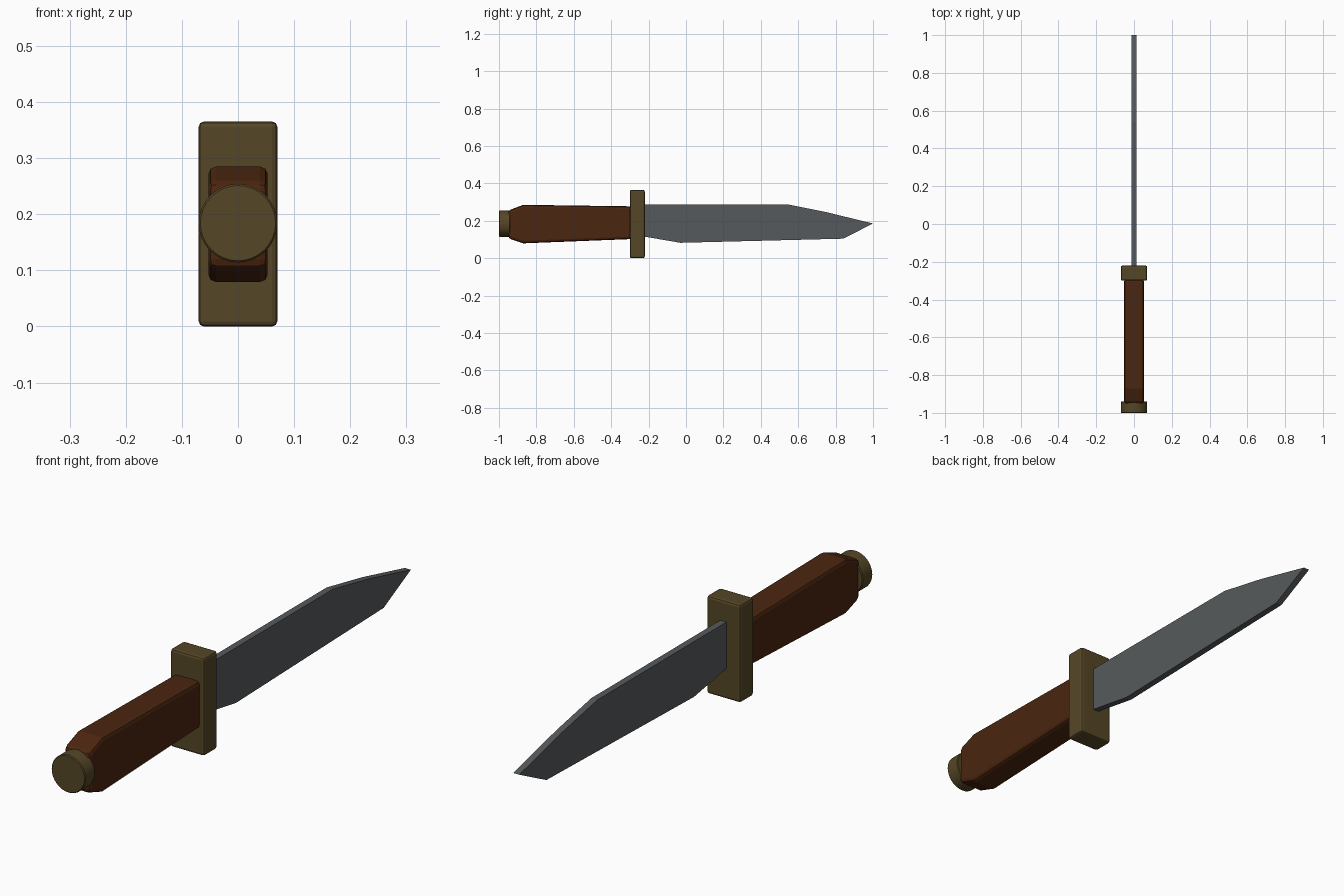
import bpy, bmesh, math

if "Cube" in bpy.data.objects:
    bpy.data.objects.remove(bpy.data.objects["Cube"])


def material(name, rgb):
    m = bpy.data.materials.new(name)
    m.diffuse_color = (*rgb, 1)
    m.use_nodes = True
    m.node_tree.nodes["Principled BSDF"].inputs["Base Color"].default_value = m.diffuse_color
    return m


STEEL = material("grey steel", (0.093, 0.102, 0.107))
WOOD = material("brown wood", (0.070, 0.019, 0.005))
BRASS = material("dull brass", (0.091, 0.062, 0.020))


def finish(bm, name, mat, bevel, segments):
    bmesh.ops.recalc_face_normals(bm, faces=bm.faces)
    me = bpy.data.meshes.new(name)
    bm.to_mesh(me)
    bm.free()
    me.materials.append(mat)
    ob = bpy.data.objects.new(name, me)
    bpy.context.collection.objects.link(ob)
    if bevel:
        mod = ob.modifiers.new("edge", 'BEVEL')
        mod.width, mod.segments = bevel, segments
        mod.limit_method, mod.angle_limit = 'ANGLE', math.radians(40)
    return ob


def slab(name, profile, half, mat, bevel=0, segments=2):
    """Extrude a (y, z) outline across x from -half to half."""
    bm = bmesh.new()
    face = bm.faces.new([bm.verts.new((-half, y, z)) for y, z in profile])
    ext = bmesh.ops.extrude_face_region(bm, geom=[face])["geom"]
    bmesh.ops.translate(bm, vec=(2 * half, 0, 0),
                        verts=[v for v in ext if isinstance(v, bmesh.types.BMVert)])
    return finish(bm, name, mat, bevel, segments)


# Flat blade with a clipped point
slab("blade", [(-0.24, 0.288), (0.54, 0.288), (0.75, 0.246), (1.0, 0.185),
               (0.84, 0.104), (-0.03, 0.082), (-0.24, 0.118)], 0.0125, STEEL)

# Tang between grip and pommel
slab("tang", [(-0.97, 0.13), (-0.94, 0.13), (-0.94, 0.235), (-0.97, 0.235)], 0.0125, STEEL)

# Cross guard
slab("guard", [(-0.30, 0), (-0.22, 0), (-0.22, 0.365), (-0.30, 0.365)],
     0.07, BRASS, 0.009)

# Grip, swelling slightly then tapering at the butt
slab("grip", [(-0.29, 0.102), (-0.29, 0.277), (-0.87, 0.285), (-0.95, 0.255),
              (-0.95, 0.106), (-0.87, 0.079)], 0.053, WOOD, 0.014)

# Round pommel
bm = bmesh.new()
bmesh.ops.create_cone(bm, cap_ends=True, segments=32, radius1=0.07, radius2=0.07, depth=0.06)
pommel = finish(bm, "pommel", BRASS, 0.003, 1)
pommel.location = (0, -0.97, 0.184)
pommel.rotation_euler = (math.radians(90), 0, 0)
bpy.context.view_layer.objects.active = pommel
pommel.select_set(True)
bpy.ops.object.shade_smooth_by_angle(angle=math.radians(30))
